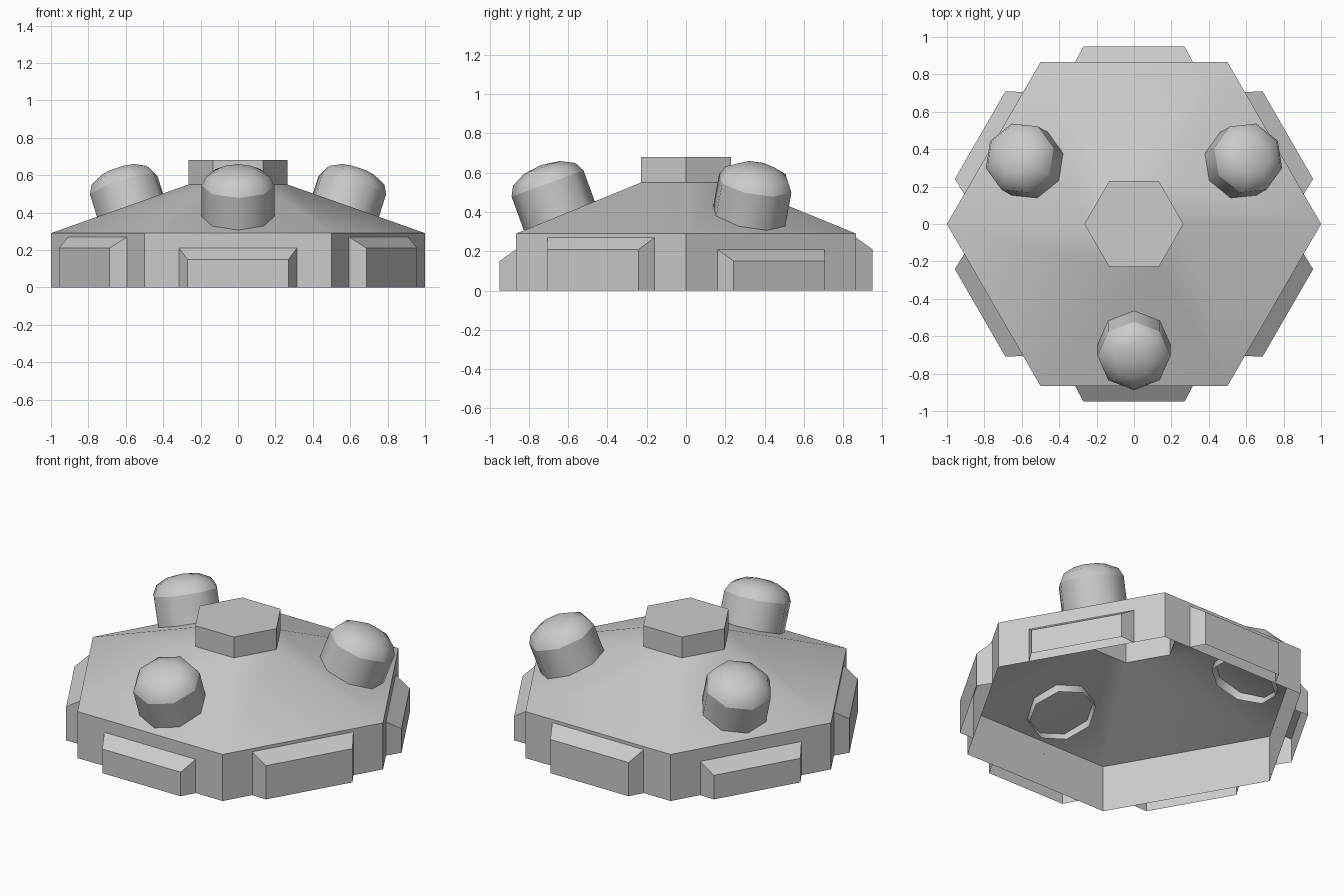
import bpy
import bmesh
from math import cos, sin, pi, radians
from mathutils import Matrix

cube = bpy.data.objects.get("Cube")
if cube:
    bpy.data.objects.remove(cube, do_unlink=True)

grey = bpy.data.materials.new("light_grey")
grey.use_nodes = True
grey.diffuse_color = (0.6, 0.6, 0.6, 1)
grey.node_tree.nodes["Principled BSDF"].inputs["Base Color"].default_value = (0.6, 0.6, 0.6, 1)


def finish(name, bm, matrix, smooth_angle=None):
    """Turn a bmesh into a placed object, optionally smooth shaded."""
    mesh = bpy.data.meshes.new(name)
    bm.to_mesh(mesh)
    bm.free()
    mesh.transform(matrix)
    mesh.materials.append(grey)
    obj = bpy.data.objects.new(name, mesh)
    bpy.context.collection.objects.link(obj)
    if smooth_angle:
        bpy.ops.object.select_all(action="DESELECT")
        obj.select_set(True)
        bpy.context.view_layer.objects.active = obj
        bpy.ops.object.shade_smooth_by_angle(angle=radians(smooth_angle))
    return obj


def lathe(name, profile, sides, cap, matrix=Matrix(), smooth_angle=None):
    """Spin (radius, height) points, bottom to top, around z."""
    bm = bmesh.new()
    rings = [[bm.verts.new((r * cos(2 * pi * i / sides), r * sin(2 * pi * i / sides), z))
              for i in range(sides)] for r, z in profile]
    for low, high in zip(rings, rings[1:]):
        for i in range(sides):
            k = (i + 1) % sides
            bm.faces.new((low[i], low[k], high[k], high[i]))
    if cap == "flat":
        bm.faces.new(rings[-1])
    elif cap is not None:
        tip = bm.verts.new((0, 0, cap))
        for i in range(sides):
            bm.faces.new((rings[-1][i], rings[-1][(i + 1) % sides], tip))
    return finish(name, bm, matrix, smooth_angle)


def armour_block(name, angle, top):
    """Bevelled block on a wall, open at the back and bottom."""
    bm = bmesh.new()
    wall, front = 0.866, 0.95
    back = [bm.verts.new((wall, y, z)) for y, z in
            ((-0.315, 0), (-0.315, top), (0.315, top), (0.315, 0))]
    face = [bm.verts.new((front, y, z)) for y, z in
            ((-0.27, 0), (-0.27, top - 0.06), (0.27, top - 0.06), (0.27, 0))]
    bm.faces.new(face[::-1])
    for i in range(3):
        bm.faces.new((back[i], face[i], face[i + 1], back[i + 1]))
    return finish(name, bm, Matrix.Rotation(angle, 4, "Z"))


# Hollow six-sided shell with a raised hub
lathe("hull", [(1, 0), (1, 0.29), (0.265, 0.55), (0.265, 0.68)], 6, "flat", smooth_angle=30)

# Wall blocks, alternately low and high
for n in range(6):
    armour_block(f"wall_block_{n + 1}", radians(60 * n - 90), 0.27 if n % 2 else 0.21)

# Three tilted turrets with shallow domes
R, H = 0.195, 0.1
dome = [(R * cos(radians(t)), H * sin(radians(t))) for t in (0, 30, 60)]
for n in range(3):
    place = (Matrix.Rotation(radians(120 * n - 90), 4, "Z")
             @ Matrix.Translation((0.705, 0, 0.545))
             @ Matrix.Rotation(radians(20), 4, "Y"))
    lathe(f"turret_tube_{n + 1}", [(R, -0.225), (R, 0)], 8, None, place, 60)
    lathe(f"turret_dome_{n + 1}", dome, 8, H, place, 60)
